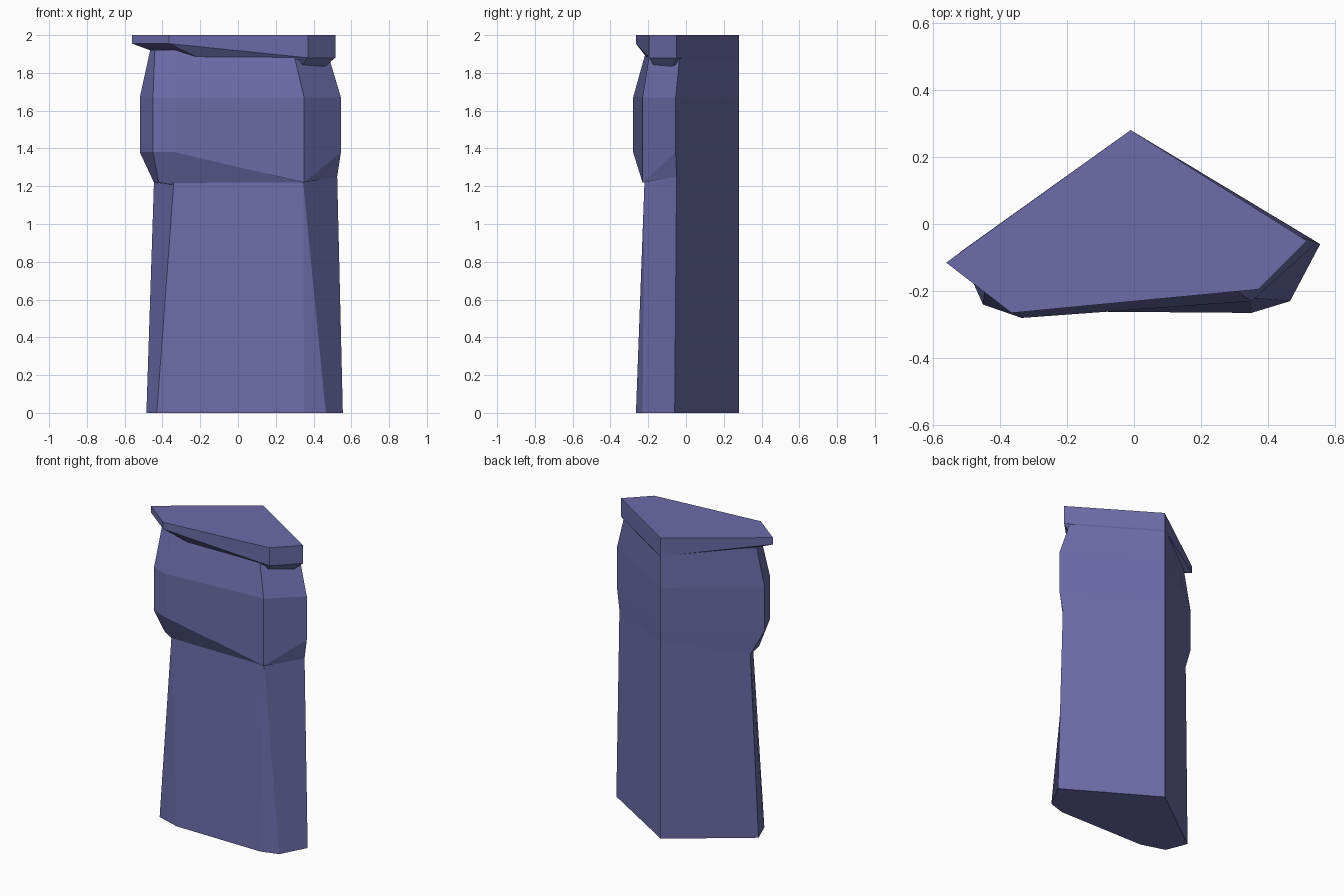
import bpy, bmesh

if "Cube" in bpy.data.objects:
    bpy.data.objects.remove(bpy.data.objects["Cube"])

stone = bpy.data.materials.new("blue_stone")
stone.diffuse_color = (0.15, 0.15, 0.4, 1)
stone.use_nodes = True
stone.node_tree.nodes["Principled BSDF"].inputs["Base Color"].default_value = stone.diffuse_color


def loft(name, rings):
    """Skin a closed stack of equal-count rings; coincident corners are merged."""
    bm = bmesh.new()
    loops = [[bm.verts.new(p) for p in ring] for ring in rings]
    for a, b in zip(loops, loops[1:]):
        for i in range(len(a)):
            j = (i + 1) % len(a)
            bm.faces.new((a[i], a[j], b[j], b[i]))
    bm.faces.new(loops[0])
    bm.faces.new(loops[-1])
    bmesh.ops.remove_doubles(bm, verts=bm.verts, dist=0.001)
    bmesh.ops.recalc_face_normals(bm, faces=bm.faces)
    mesh = bpy.data.meshes.new(name)
    bm.to_mesh(mesh)
    bm.free()
    mesh.materials.append(stone)
    obj = bpy.data.objects.new(name, mesh)
    bpy.context.collection.objects.link(obj)


def level(points, z):
    return [(x, y, z) for x, y in points]


# Tapered lower shaft, rings run from the back corner round the right side
loft("pillar_shaft", [
    level([(-.01, .28), (.555, -.06), (.465, -.23), (.35, -.265),
           (-.27, -.26), (-.43, -.21), (-.485, -.07)], 0),
    [(-.01, .28, 1.31), (.525, -.05, 1.26), (.345, -.22, 1.22), (.345, -.22, 1.22),
     (-.34, -.215, 1.22), (-.34, -.215, 1.22), (-.445, -.04, 1.22)],
])

# Bulging block above the shaft
belly = [(-.01, .28), (.545, -.055), (.35, -.23), (-.335, -.28), (-.45, -.24), (-.52, -.085)]
loft("pillar_bulge", [
    [(-.01, .28, 1.31), (.525, -.05, 1.25), (.345, -.22, 1.22),
     (-.33, -.21, 1.205), (-.42, -.17, 1.22), (-.445, -.04, 1.22)],
    [(x, y, 1.22 if (x, y) == (.35, -.23) else 1.38) for x, y in belly],
    level(belly, 1.67),
    level([(-.01, .28), (.47, -.03), (.29, -.19), (-.34, -.21), (-.44, -.17), (-.465, -.08)], 1.92),
])

# Overhanging flat capstone with a sloping underside
cap = [(-.01, .28), (.515, -.05), (.37, -.195), (-.365, -.265), (-.56, -.115)]
loft("capstone", [
    [(-.01, .28, 1.87), (.43, -.01, 1.87), (.29, -.18, 1.86), (-.19, -.2, 1.87), (-.44, -.09, 1.91)],
    [(x, y, z) for (x, y), z in zip(cap, (1.88, 1.88, 1.88, 1.955, 1.955))],
    level(cap, 2),
])

# Small lip under the right end of the cap
loft("cap_lip", [
    level([(.455, -.055), (.455, -.07), (.33, -.165), (.3, -.1)], 1.83),
    level([(.46, -.016), (.515, -.05), (.37, -.195), (.29, -.18)], 1.88),
])
